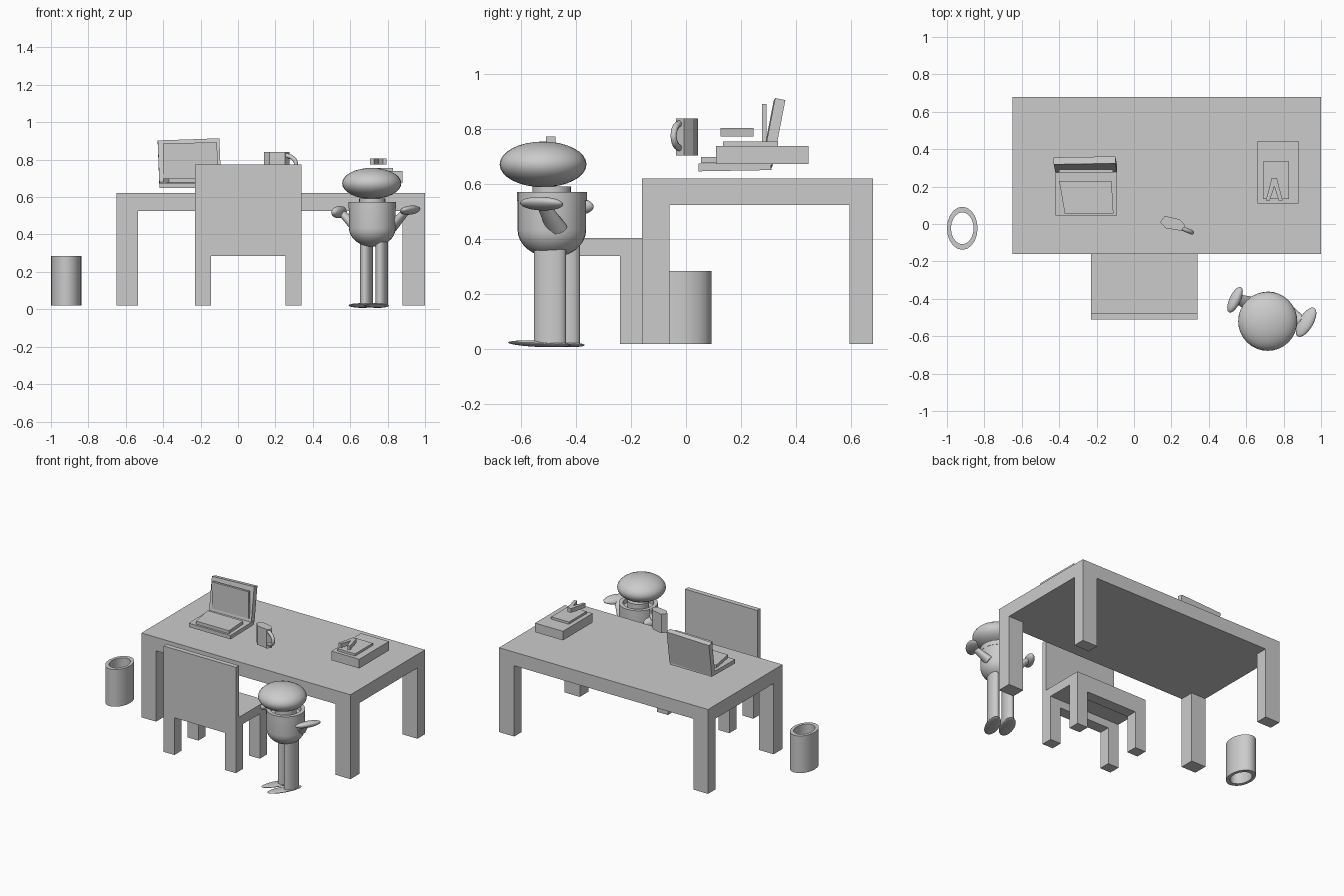
import bpy, bmesh
from math import radians, pi, sin, cos
from mathutils import Vector, Matrix, Euler

if "Cube" in bpy.data.objects:
    bpy.data.objects.remove(bpy.data.objects["Cube"])

GREY = (0.6, 0.6, 0.6, 1)
mat = bpy.data.materials.new("light_grey")
mat.use_nodes = True
mat.diffuse_color = GREY
mat.node_tree.nodes["Principled BSDF"].inputs["Base Color"].default_value = GREY


def finish(name, bm, smooth=False):
    bmesh.ops.recalc_face_normals(bm, faces=bm.faces)
    me = bpy.data.meshes.new(name)
    bm.to_mesh(me)
    bm.free()
    ob = bpy.data.objects.new(name, me)
    me.materials.append(mat)
    bpy.context.collection.objects.link(ob)
    if smooth:
        bpy.ops.object.select_all(action="DESELECT")
        ob.select_set(True)
        bpy.context.view_layer.objects.active = ob
        bpy.ops.object.shade_smooth_by_angle(angle=radians(40))
    return ob


def placed(loc, size, rot):
    turn = Euler([radians(a) for a in rot]).to_matrix().to_4x4()
    return Matrix.Translation(loc) @ turn @ Matrix.Diagonal((*size, 1))


def add_box(bm, x, y, z, rot=(0, 0, 0)):
    mid = [sum(r) / 2 for r in (x, y, z)]
    size = [r[1] - r[0] for r in (x, y, z)]
    bmesh.ops.create_cube(bm, size=1, matrix=placed(mid, size, rot))


def box(name, x, y, z, rot=(0, 0, 0)):
    bm = bmesh.new()
    add_box(bm, x, y, z, rot)
    return finish(name, bm)


def ellipsoid(name, loc, size, rot=(0, 0, 0)):
    bm = bmesh.new()
    bmesh.ops.create_uvsphere(bm, u_segments=32, v_segments=16, radius=1, matrix=placed(loc, size, rot))
    return finish(name, bm, True)


def lathe(name, loc, profile, size=(1, 1), turn=0, sides=24, closed=False):
    """Revolve (radius, height) points, stretched to an oval by size."""
    bm = bmesh.new()
    rings = [[bm.verts.new((r * cos(2 * pi * i / sides), r * sin(2 * pi * i / sides), z))
              for i in range(sides)] for r, z in profile]
    pairs = list(zip(rings, rings[1:])) + ([(rings[-1], rings[0])] if closed else [])
    for a, b in pairs:
        for i in range(sides):
            j = (i + 1) % sides
            bm.faces.new((a[i], a[j], b[j], b[i]))
    if not closed:
        bm.faces.new(rings[0])
        bm.faces.new(rings[-1])
    bm.transform(placed(loc, (*size, 1), (0, 0, turn)))
    return finish(name, bm, True)


def prism(name, points, z0, z1):
    bm = bmesh.new()
    face = bm.faces.new([bm.verts.new((x, y, z0)) for x, y in points])
    top = bmesh.ops.extrude_face_region(bm, geom=[face])["geom"]
    bmesh.ops.translate(bm, vec=(0, 0, z1 - z0), verts=[v for v in top if isinstance(v, bmesh.types.BMVert)])
    return finish(name, bm)


def limb(name, start, end, r0, r1, flat=1.0):
    a, b = Vector(start), Vector(end)
    bm = bmesh.new()
    axis = (b - a).to_track_quat("Z", "Y").to_matrix().to_4x4()
    m = Matrix.Translation((a + b) / 2) @ axis @ Matrix.Diagonal((1, flat, 1, 1))
    bmesh.ops.create_cone(bm, cap_ends=True, segments=20, radius1=r0, radius2=r1, depth=(b - a).length, matrix=m)
    return finish(name, bm, True)


# Desk
box("desk_top", (-0.65, 1), (-0.16, 0.68), (0.525, 0.622))
for side, x in (("right", (-0.65, -0.535)), ("left", (0.88, 1))):
    box("desk_front_leg_" + side, x, (-0.16, -0.06), (0.02, 0.525))
    box("desk_back_leg_" + side, x, (0.595, 0.68), (0.02, 0.525))

# Chair: seat, backrest and two arched leg frames
box("chair_seat", (-0.23, 0.34), (-0.51, -0.16), (0.34, 0.405))
box("chair_backrest", (-0.23, 0.34), (-0.51, -0.475), (0.405, 0.775))
for end, y in (("outer", (-0.51, -0.43)), ("inner", (-0.24, -0.16))):
    bm = bmesh.new()
    add_box(bm, (-0.23, 0.34), y, (0.285, 0.34))
    for x in ((-0.23, -0.145), (0.255, 0.34)):
        add_box(bm, x, y, (0.02, 0.285))
    finish("chair_leg_frame_" + end, bm)

# Open oval waste bin
lathe("waste_bin", (-0.918, -0.023, 0), [(1, 0.02), (1, 0.285), (0.74, 0.285), (0.74, 0.02)],
      size=(0.082, 0.115), sides=20, closed=True)

# Laptop
box("laptop_base", (-0.42, -0.09), (0.045, 0.31), (0.65, 0.678), (1, 0, 0))
prism("laptop_keyboard", [(-0.37, 0.055), (-0.11, 0.055), (-0.12, 0.23), (-0.4, 0.23)], 0.678, 0.7)
box("laptop_lid", (-0.425, -0.095), (0.298, 0.336), (0.665, 0.907), (-11, -2, 1))
box("laptop_screen", (-0.4, -0.11), (0.276, 0.292), (0.7, 0.89), (0, -1, 0))

# Mug with six sides and a looped handle
prism("mug_body", [(0.14, 0.01), (0.165, 0.043), (0.243, 0.025), (0.275, -0.008),
                   (0.252, -0.036), (0.168, -0.022)], 0.705, 0.84)
bend = bpy.data.curves.new("mug_handle", "CURVE")
bend.dimensions = "3D"
bend.bevel_depth = 0.012
bend.bevel_resolution = 2
line = bend.splines.new("POLY")
line.points.add(12)
for i, p in enumerate(line.points):
    a = -pi / 2 + pi * i / 12
    p.co = (0.25 + 0.06 * cos(a), -0.02 - 0.025 * cos(a), 0.777 + 0.045 * sin(a), 1)
handle = bpy.data.objects.new("mug_handle", bend)
bend.materials.append(mat)
bpy.context.collection.objects.link(handle)

# Books with a small pair of dividers above
box("large_book", (0.66, 0.88), (0.11, 0.445), (0.675, 0.74))
box("small_book", (0.69, 0.83), (0.135, 0.335), (0.74, 0.756))
for side, s in (("right", -1), ("left", 1)):
    prism("divider_leg_" + side, [(0.75 + s * x, y) for x, y in
          ((0, 0.245), (0.014, 0.245), (0.045, 0.125), (0.024, 0.125), (0, 0.2))], 0.775, 0.805)

# Figure: head, neck, collar ring and rounded torso
CX, CY, TURN = 0.718, -0.488, -25
ellipsoid("head", (0.715, -0.52, 0.673), (0.158, 0.158, 0.083))
lathe("neck", (CX, CY, 0), [(0.07, 0.5), (0.07, 0.592)])
lathe("collar", (CX, CY, 0), [(0.127, 0.54), (0.127, 0.573), (0.1, 0.573), (0.1, 0.54)], closed=True)
torso = [(0.125 * sin(a), 0.435 - 0.1 * cos(a)) for a in (pi / 2 * k / 8 for k in range(1, 9))]
lathe("torso", (CX, CY, 0), torso + [(0.125, 0.54)], sides=32)

# Legs and thin oval feet
for side, x, y in (("right", 0.687, -0.445), ("left", 0.768, -0.495)):
    lathe("leg_" + side, (x, y, 0), [(1, 0.02), (1, 0.38)], size=(0.032, 0.06), turn=TURN / 2)
    ellipsoid("foot_" + side, (x - 0.028, y - 0.038, 0.02), (0.046, 0.125, 0.011), (-2, -5, TURN))

# Raised arms and flattened hands
limb("arm_right", (0.63, -0.43, 0.44), (0.55, -0.4, 0.52), 0.042, 0.025, 0.7)
limb("arm_left", (0.82, -0.47, 0.44), (0.9, -0.52, 0.525), 0.042, 0.025, 0.7)
ellipsoid("hand_right", (0.54, -0.405, 0.52), (0.028, 0.075, 0.034), (0, 30, -25))
ellipsoid("hand_left", (0.92, -0.525, 0.53), (0.04, 0.088, 0.022), (0, -20, -30))
